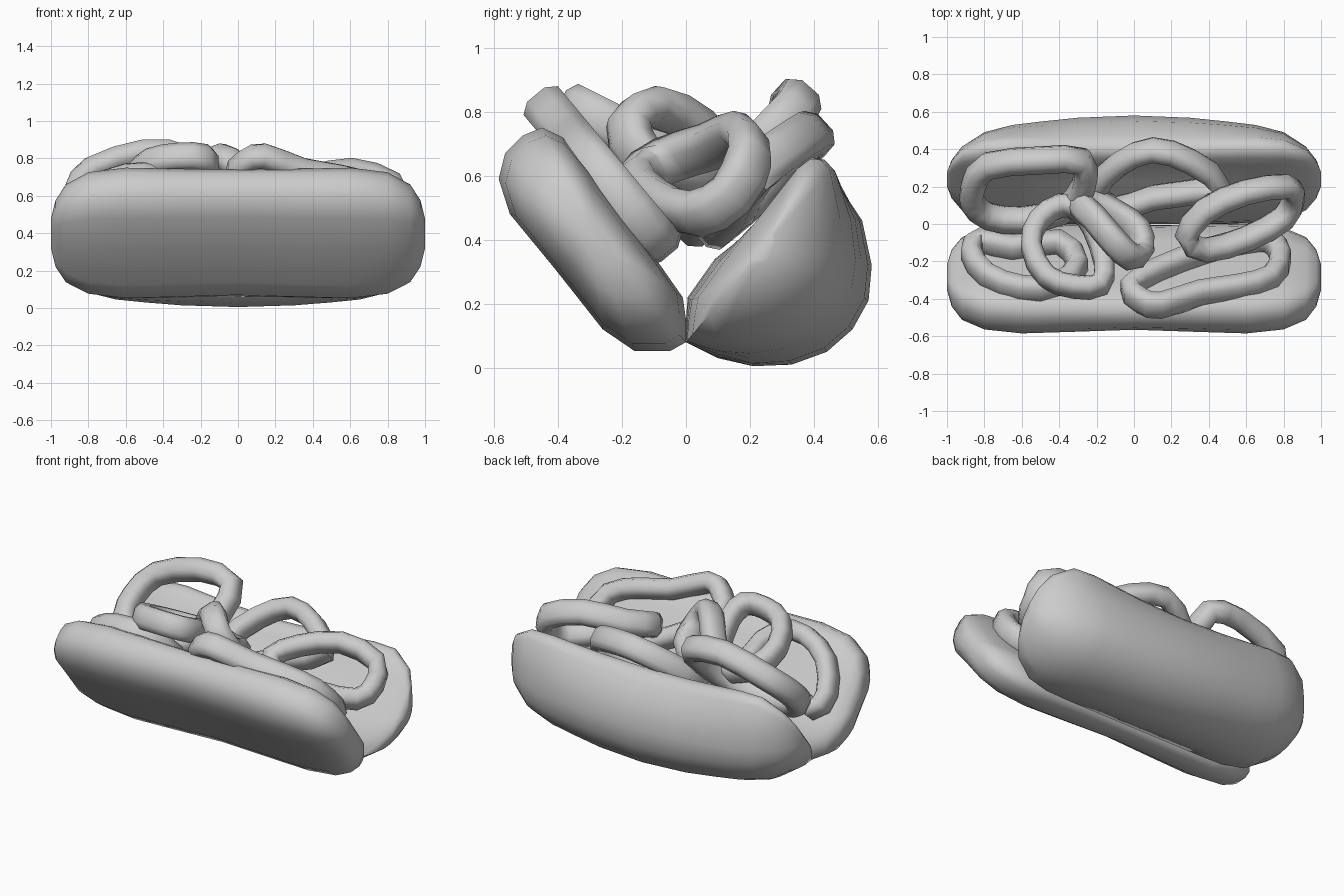
import bpy, bmesh
from mathutils import Vector

cube = bpy.data.objects.get("Cube")
if cube:
    bpy.data.objects.remove(cube, do_unlink=True)

grey = bpy.data.materials.new("plain_grey")
grey.use_nodes = True
grey.diffuse_color = (0.6, 0.6, 0.6, 1)
grey.node_tree.nodes["Principled BSDF"].inputs["Base Color"].default_value = (0.6, 0.6, 0.6, 1)


def loft(name, sections, closed, angle):
    """Skin a list of equal-sized point loops, as a closed ring or with end caps."""
    bm = bmesh.new()
    loops = [[bm.verts.new(p) for p in section] for section in sections]
    pairs = list(zip(loops, loops[1:]))
    if closed:
        pairs.append((loops[-1], loops[0]))
    else:
        bm.faces.new(loops[0])
        bm.faces.new(loops[-1][::-1])
    for a, b in pairs:
        for i in range(len(a)):
            j = (i + 1) % len(a)
            bm.faces.new((a[i], a[j], b[j], b[i]))
    bmesh.ops.recalc_face_normals(bm, faces=bm.faces)
    mesh = bpy.data.meshes.new(name)
    bm.to_mesh(mesh)
    bm.free()
    obj = bpy.data.objects.new(name, mesh)
    bpy.context.collection.objects.link(obj)
    mesh.materials.append(grey)
    bpy.ops.object.select_all(action='DESELECT')
    obj.select_set(True)
    bpy.context.view_layer.objects.active = obj
    bpy.ops.object.shade_smooth_by_angle(angle=angle)


def bun_half(name, profile, centre, along, stations, dip=0):
    """Loft a y-z profile along x; each station is (x, scale along, scale across)."""
    c = Vector(centre)
    u = Vector(along).normalized()
    n = Vector((u.y, -u.x)) if u.x > 0 else Vector((-u.y, u.x))
    mirrored = [(-x, s, d) for x, s, d in reversed(stations) if x > 0]
    sections = []
    for x, s, d in mirrored + stations:
        hollow = dip * max(0, 1 - (x / 0.8) ** 2)
        section = []
        for p in profile:
            r = Vector(p) - c
            out, up = r.dot(n), r.dot(u)
            # the bulging side narrows towards the ends sooner than the cut face
            narrowed = s + (d - s) * min(1, max(0, 2 * out))
            # the lip sags at mid length
            if up > 0 and out < 0.1:
                up *= 1 - hollow
                out += 0.3 * hollow
            q = c + u * up * narrowed + n * out * d
            section.append((x, q.x, q.y))
        sections.append(section)
    loft(name, sections, False, 1.2)


def fried_ring(name, points, half_width=0.055, half_height=0.07):
    """Closed band with a rounded box section, upright on the plane of its path."""
    pts = [Vector(p) for p in points]
    count = len(pts)
    path = []
    for i, p in enumerate(pts):
        before, after, beyond = pts[i - 1], pts[(i + 1) % count], pts[(i + 2) % count]
        path += [p, (p + after) * 0.5625 - (before + beyond) * 0.0625]
    normal = Vector()
    for i, p in enumerate(path):
        normal += path[i - 1].cross(p)
    normal.normalize()
    corners = [(1, .5), (.55, 1), (-.55, 1), (-1, .5),
               (-1, -.5), (-.55, -1), (.55, -1), (1, -.5)]
    sections = []
    for i, p in enumerate(path):
        tangent = (path[(i + 1) % len(path)] - path[i - 1]).normalized()
        side = normal.cross(tangent).normalized()
        up = tangent.cross(side)
        sections.append([p + side * a * half_width + up * b * half_height for a, b in corners])
    loft(name, sections, True, 1.0)


def on_slope(xy, base, slope):
    return [(x, y, base + slope * y) for x, y in xy]


# Flat front half of the bun
bun_half("front_bun",
         [(-.585, .59), (-.565, .67), (-.51, .725), (-.45, .75), (-.385, .72), (-.31, .63),
          (-.08, .32), (-.01, .22), (0, .15), (0, .08), (-.05, .052), (-.16, .052),
          (-.26, .12), (-.41, .31), (-.55, .48)],
         (-.28, .40), (-.6, .8),
         [(0, .985, .89), (.35, .99, .96), (.6, 1, 1), (.8, .93, .93), (.92, .74, .78),
          (.975, .5, .55), (1, .22, .25)])

# Domed back half of the bun
bun_half("back_bun",
         [(0, .08), (0, .15), (.005, .22), (.09, .34), (.2, .48), (.3, .61), (.34, .66),
          (.385, .69), (.43, .68), (.47, .64), (.55, .46), (.58, .32), (.57, .21),
          (.52, .12), (.44, .05), (.33, .01), (.21, .005), (.1, .03)],
         (.24, .37), (.63, .777),
         [(0, 1, 1), (.3, 1, .96), (.5, 1, .89), (.65, .99, .83), (.8, .92, .71),
          (.92, .7, .48), (.975, .43, .28), (1, .16, .1)], dip=.15)

# Rings resting on the front half
fried_ring("front_left_ring", on_slope(
    [(-.02, -.34), (.04, -.41), (.14, -.435), (.35, -.37), (.55, -.34), (.73, -.29),
     (.785, -.17), (.72, -.09), (.58, -.1), (.38, -.15), (.12, -.25)], .29, -1.2))
fried_ring("front_right_ring", on_slope(
    [(-.87, -.16), (-.78, -.28), (-.6, -.345), (-.42, -.335), (-.3, -.22),
     (-.4, -.1), (-.65, -.13), (-.82, -.09)], .29, -1.2))

# Rings resting on the back half
fried_ring("back_right_ring",
           [(-.86, .2, .63), (-.78, .31, .74), (-.5, .34, .83), (-.28, .335, .8),
            (-.27, .2, .66), (-.38, .07, .51), (-.6, .02, .45), (-.78, .04, .47),
            (-.86, .11, .54)], half_width=.062)
fried_ring("back_middle_ring",
           [(-.2, .18, .52), (-.08, .32, .65), (.1, .395, .73), (.3, .335, .70),
            (.455, .21, .61), (.25, .16, .53), (.1, .14, .49), (-.1, .08, .44)])

# Rings piled in the middle
fried_ring("centre_left_ring",
           [(.28, -.07, .645), (.38, -.14, .59), (.6, -.08, .52), (.8, .03, .48),
            (.85, .14, .54), (.82, .2, .66), (.6, .17, .73), (.38, .07, .69)])
fried_ring("centre_right_ring", on_slope(
    [(-.39, .1), (-.51, .02), (-.55, -.12), (-.47, -.28), (-.32, -.335), (-.18, -.325),
     (-.16, -.2), (-.22, -.02), (-.29, .07)], .64, -.5))
fried_ring("centre_steep_ring",
           [(-.29, .11, .64), (-.21, .03, .75), (-.1, -.1, .815), (-.01, -.18, .76),
            (.045, -.14, .66), (.02, -.03, .61), (-.09, .05, .57), (-.23, .12, .57)])
